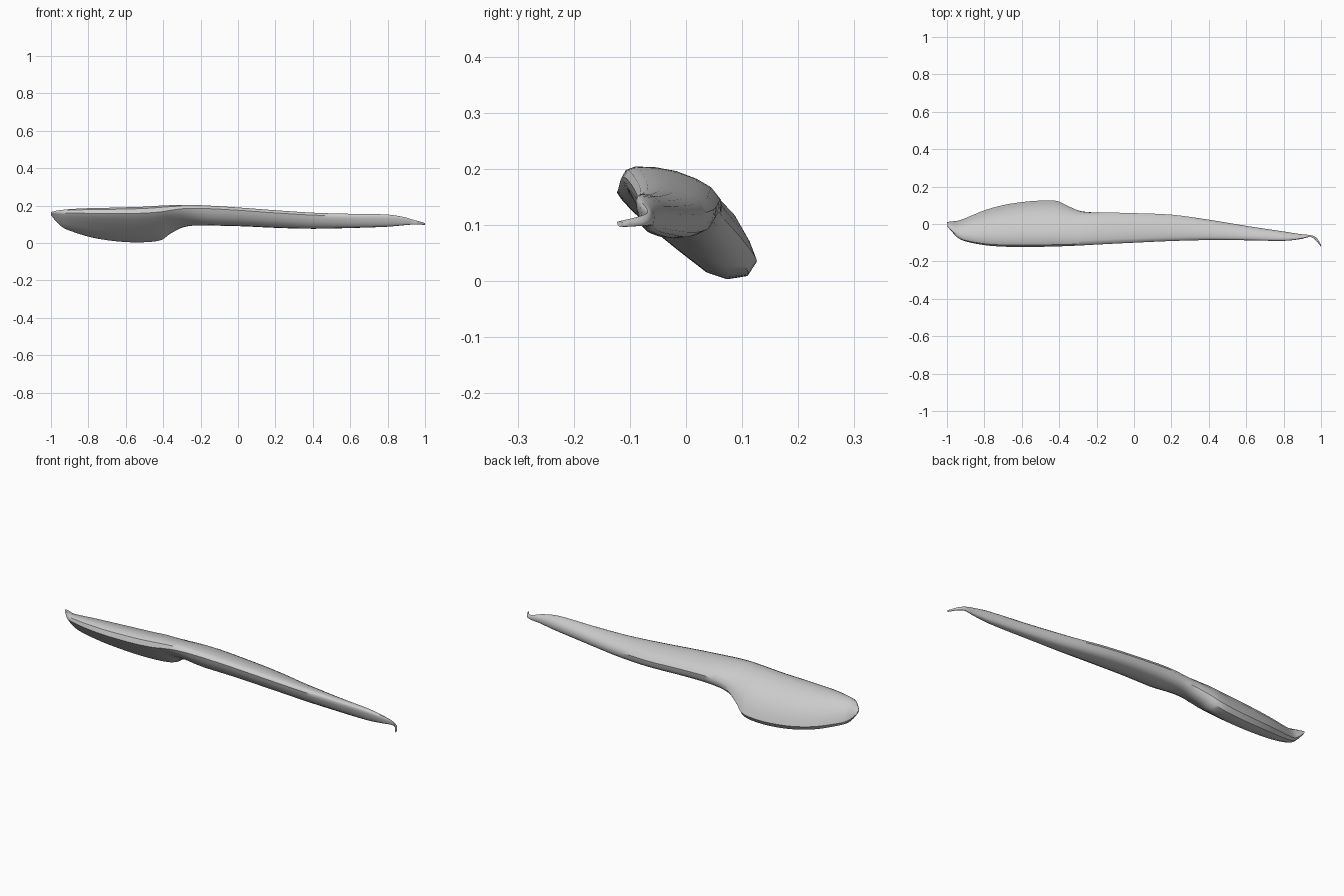
import bpy
import bmesh

cube = bpy.data.objects.get("Cube")
if cube:
    bpy.data.objects.remove(cube, do_unlink=True)

# Unit cross-sections (y, z), listed clockwise from the sharp front ridge
BLADE = [(0, .82), (.04, .95), (.12, 1), (.3, .99), (.5, .92), (.7, .76),
         (.85, .55), (.95, .32), (1, .15), (.94, .03), (.8, 0), (.66, .06),
         (.45, .27), (.25, .48), (.1, .66), (.03, .76)]
HANDLE = [(0, .85), (.05, .95), (.15, 1), (.35, .99), (.55, .94), (.75, .83),
          (.9, .7), (1, .5), (.98, .28), (.92, .12), (.8, .03), (.6, 0),
          (.4, .03), (.24, .16), (.11, .4), (.03, .66)]

# Stations along the length: x, lowest y, highest y, lowest z, highest z
STATIONS = [
    (-1, -.01, .01, .15, .165),
    (-.975, -.04, .014, .118, .172),
    (-.94, -.075, .018, .085, .177),
    (-.9, -.093, .032, .066, .181),
    (-.8, -.113, .073, .034, .186),
    (-.7, -.121, .101, .015, .188),
    (-.6, -.123, .117, .005, .191),
    (-.5, -.122, .125, .004, .194),
    (-.41, -.12, .123, .016, .2),
    (-.36, -.118, .1, .05, .202),
    (-.29, -.115, .072, .083, .204),
    (-.2, -.11, .064, .092, .202),
    (0, -.1, .058, .09, .19),
    (.2, -.091, .05, .081, .175),
    (.4, -.086, .023, .076, .162),
    (.6, -.087, -.01, .08, .156),
    (.8, -.09, -.04, .087, .152),
    (.89, -.081, -.054, .095, .138),
    (.945, -.07, -.06, .099, .122),
    (.975, -.09, -.073, .098, .114),
    (1, -.123, -.11, .096, .106),
]


def catmull(a, b, c, d, t):
    """Smooth value between stations b and c, allowing uneven spacing."""
    span = c[0] - b[0]
    result = [b[0] + span * t]
    for i in range(1, len(b)):
        m0 = (c[i] - a[i]) / max(c[0] - a[0], .001) * span
        m1 = (d[i] - b[i]) / max(d[0] - b[0], .001) * span
        h = t * t * (3 - 2 * t)
        result.append(b[i] * (1 - h) + c[i] * h
                      + m0 * t * (1 - t) ** 2 - m1 * t * t * (1 - t))
    return result


def smooth_stations(stations, steps):
    out = []
    last = len(stations) - 1
    for i in range(last):
        four = [stations[min(max(i + k, 0), last)] for k in (-1, 0, 1, 2)]
        out += [catmull(*four, s / steps) for s in range(steps)]
    return out + [stations[last]]


def section(station):
    """Fit the blended blade and handle outline into the station's box."""
    x, y0, y1, z0, z1 = station
    t = min(max((x + .42) / .3, 0), 1)
    w = t * t * (3 - 2 * t)
    points = []
    for (by, bz), (hy, hz) in zip(BLADE, HANDLE):
        u = by + (hy - by) * w
        v = bz + (hz - bz) * w
        points.append((x, y0 + (y1 - y0) * u, z0 + (z1 - z0) * v))
    return points


def loft(name, rings, material):
    bm = bmesh.new()
    loops = [[bm.verts.new(p) for p in ring] for ring in rings]
    n = len(loops[0])
    for a, b in zip(loops, loops[1:]):
        for i in range(n):
            j = (i + 1) % n
            bm.faces.new((a[i], a[j], b[j], b[i]))
    bm.faces.new(loops[0])
    bm.faces.new(loops[-1])
    bmesh.ops.recalc_face_normals(bm, faces=bm.faces)
    mesh = bpy.data.meshes.new(name)
    bm.to_mesh(mesh)
    bm.free()
    mesh.materials.append(material)
    obj = bpy.data.objects.new(name, mesh)
    bpy.context.collection.objects.link(obj)
    return obj


# Plain grey finish
grey = bpy.data.materials.new("light_grey")
grey.use_nodes = True
color = (.6, .6, .6, 1)
grey.diffuse_color = color
grey.node_tree.nodes["Principled BSDF"].inputs["Base Color"].default_value = color

# One continuous body: wide blade, notch, handle and hooked tip
body = loft("blade_and_handle",
            [section(s) for s in smooth_stations(STATIONS, 4)], grey)
bpy.ops.object.select_all(action="DESELECT")
body.select_set(True)
bpy.context.view_layer.objects.active = body
bpy.ops.object.shade_smooth_by_angle(angle=.7)
